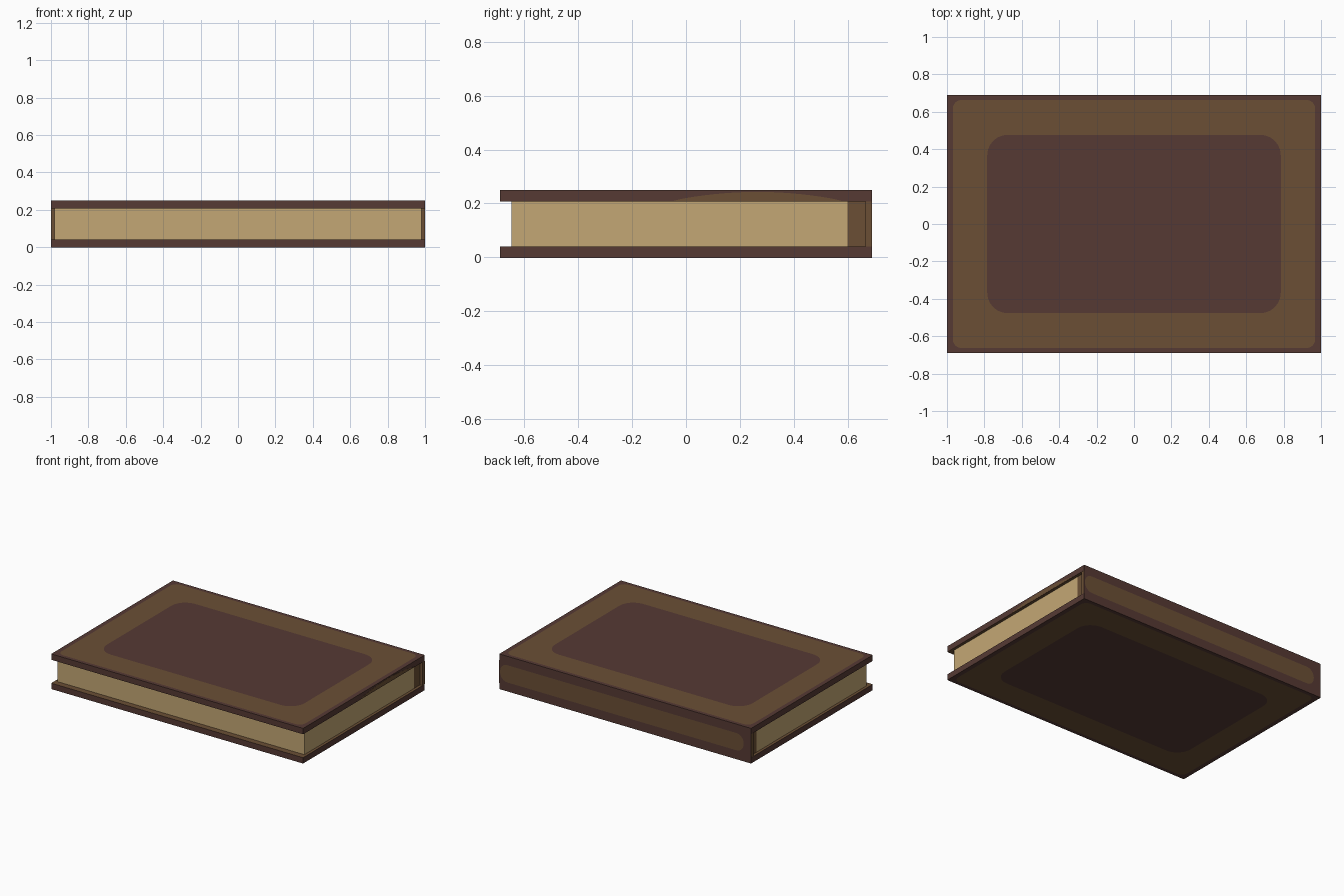
import bpy, bmesh, math

if "Cube" in bpy.data.objects:
    bpy.data.objects.remove(bpy.data.objects["Cube"])


def make_material(name, r, g, b):
    lin = lambda c: ((c / 255 + 0.055) / 1.055) ** 2.4
    m = bpy.data.materials.new(name)
    m.diffuse_color = (lin(r), lin(g), lin(b), 1)
    m.use_nodes = True
    m.node_tree.nodes["Principled BSDF"].inputs["Base Color"].default_value = m.diffuse_color
    return m


MATS = [make_material("maroon leather", 86, 58, 52),
        make_material("brown leather", 107, 79, 53),
        make_material("aged paper", 196, 167, 117)]
MAROON, BROWN, PAPER = 0, 1, 2


def finish(name, bm):
    bmesh.ops.recalc_face_normals(bm, faces=bm.faces)
    mesh = bpy.data.meshes.new(name)
    bm.to_mesh(mesh)
    bm.free()
    for m in MATS:
        mesh.materials.append(m)
    ob = bpy.data.objects.new(name, mesh)
    bpy.context.collection.objects.link(ob)
    return ob


def box(name, lo, hi, mat):
    bm = bmesh.new()
    bmesh.ops.create_cube(bm, size=1)
    for v in bm.verts:
        v.co = [(a + b) / 2 + c * (b - a) for a, b, c in zip(lo, hi, v.co)]
    for f in bm.faces:
        f.material_index = mat
    return finish(name, bm)


def rounded_rect(hu, hv, r, cu=0.0, n=6):
    pts = []
    for k, (su, sv) in enumerate([(1, 1), (-1, 1), (-1, -1), (1, -1)]):
        for i in range(n + 1):
            a = math.pi / 2 * (k + i / n)
            pts.append((cu + su * (hu - r) + r * math.cos(a),
                        sv * (hv - r) + r * math.sin(a)))
    return pts


def loft(name, loops, colours, place):
    """Join nested loops; colours = first cap, each band, last cap."""
    bm = bmesh.new()
    rings = [[bm.verts.new(place(u, v, w)) for u, v in pts] for pts, w in loops]
    bm.faces.new(rings[0]).material_index = colours[0]
    for a, b, c in zip(rings, rings[1:], colours[1:]):
        for i in range(len(a)):
            j = (i + 1) % len(a)
            bm.faces.new((a[i], a[j], b[j], b[i])).material_index = c
    bm.faces.new(rings[-1]).material_index = colours[-1]
    return finish(name, bm)


# Covers: brown inside, maroon edge, brown frame and maroon centre panel
T = 0.042
edge = rounded_rect(1.0, 0.69, 0.001)
frame = rounded_rect(0.968, 0.663, 0.045)
panel = rounded_rect(0.785, 0.477, 0.11)
cover_loops = [(edge, 0), (edge, T), (frame, T), (panel, T)]
cover_cols = [BROWN, MAROON, MAROON, BROWN, MAROON]
loft("top_cover", cover_loops, cover_cols, lambda u, v, w: (u, v, 0.25 - T + w))
loft("bottom_cover", cover_loops, cover_cols, lambda u, v, w: (u, v, T - w - 0.002))

# Spine wall between the covers, with a worn brown stripe on its back
back = rounded_rect(1.0, 0.084, 0.001)
stripe = rounded_rect(0.967, 0.062, 0.058, 0.026)
loft("spine", [(back, 0.665), (back, 0.69), (stripe, 0.69)],
     [BROWN, BROWN, MAROON, BROWN], lambda u, v, w: (u, w, 0.124 + v))

# Page block and the binding behind it
box("pages", (-0.98, -0.647, 0.04), (0.98, 0.598, 0.208), PAPER)
box("page_binding", (-0.98, 0.598, 0.04), (0.98, 0.665, 0.208), BROWN)

# Worn patch on the right edge of the top cover
arch = [(-0.05 + 0.63 * i / 16,
         0.209 + 0.034 * max(0.0, math.sin(math.pi * i / 16)) ** 0.8) for i in range(17)]
loft("edge_wear", [(arch, 0.9995), (arch, 1.001)], [BROWN] * 3,
     lambda u, v, w: (w, u, v))
